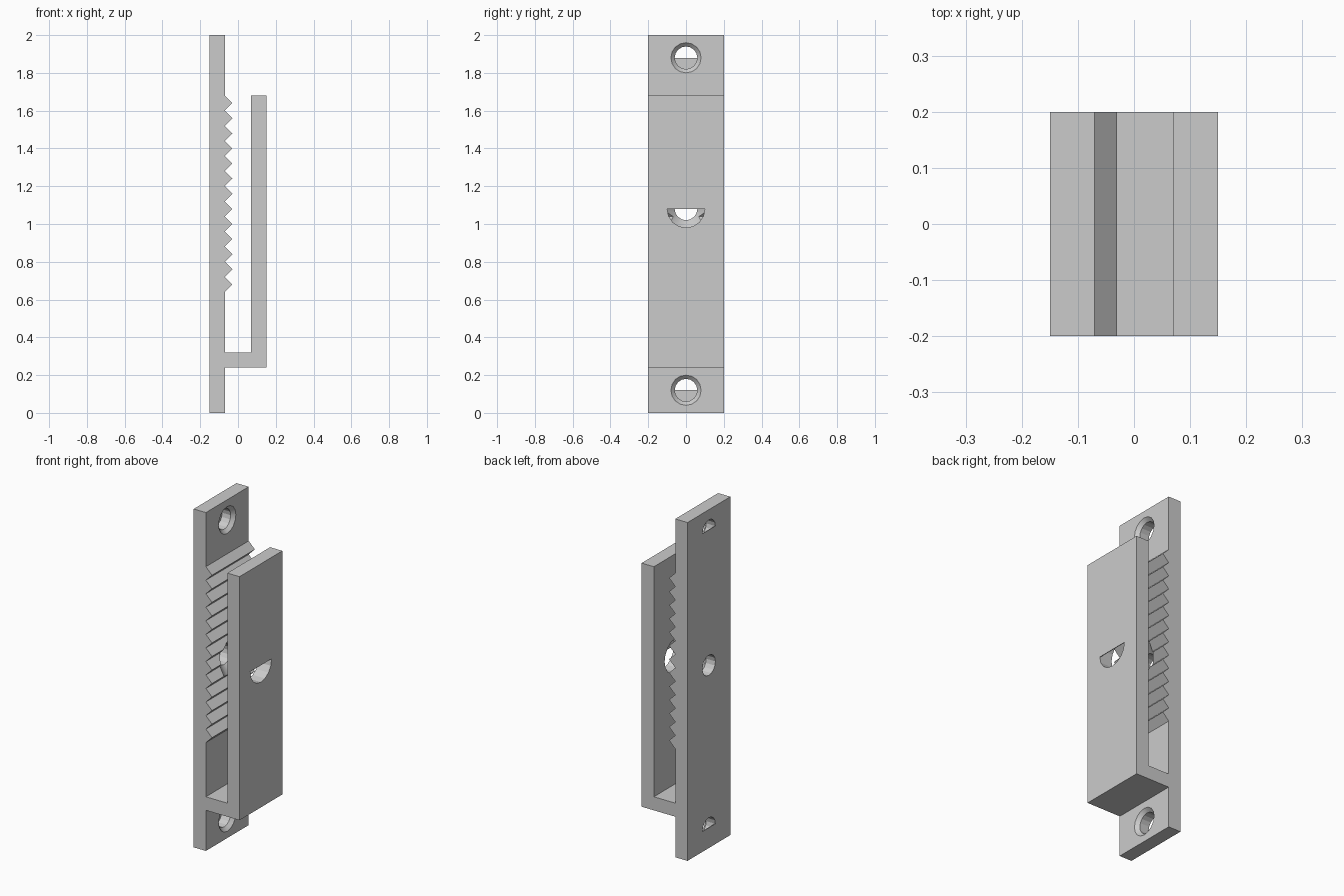
import bpy
import bmesh
import math

if "Cube" in bpy.data.objects:
    bpy.data.objects.remove(bpy.data.objects["Cube"])

HALF_WIDTH = 0.2
SIDES = 16

grey = bpy.data.materials.new("plain_grey")
grey.use_nodes = True
colour = (0.6, 0.6, 0.6, 1)
grey.diffuse_color = colour
grey.node_tree.nodes["Principled BSDF"].inputs["Base Color"].default_value = colour


def make_object(name, bm):
    bmesh.ops.recalc_face_normals(bm, faces=bm.faces)
    mesh = bpy.data.meshes.new(name)
    bm.to_mesh(mesh)
    bm.free()
    mesh.materials.append(grey)
    obj = bpy.data.objects.new(name, mesh)
    bpy.context.collection.objects.link(obj)
    return obj


def extrude_profile(name, outline):
    """Extrude an x-z outline across the full width."""
    bm = bmesh.new()
    face = bm.faces.new([bm.verts.new((x, -HALF_WIDTH, z)) for x, z in outline])
    new = bmesh.ops.extrude_face_region(bm, geom=[face])["geom"]
    verts = [g for g in new if isinstance(g, bmesh.types.BMVert)]
    bmesh.ops.translate(bm, verts=verts, vec=(0, 2 * HALF_WIDTH, 0))
    return make_object(name, bm)


def cut(target, z, profile, start=0, sweep=1):
    """Cut a hole along x: (x, radius) rings, swept a whole or half turn."""
    bm = bmesh.new()
    count = int(SIDES * sweep) + (sweep < 1)
    rings = []
    for x, r in profile:
        angles = [start + 2 * math.pi * i / SIDES for i in range(count)]
        rings.append([bm.verts.new((x, r * math.cos(a), z + r * math.sin(a)))
                      for a in angles])
    for a, b in zip(rings, rings[1:]):
        for i in range(count):
            j = (i + 1) % count
            bm.faces.new((a[i], a[j], b[j], b[i]))
    bm.faces.new(rings[0])
    bm.faces.new(rings[-1])
    cutter = make_object("hole_cutter", bm)
    cutter.hide_render = True
    mod = target.modifiers.new("hole", "BOOLEAN")
    mod.operation = "DIFFERENCE"
    mod.solver = "EXACT"
    mod.object = cutter
    bpy.context.view_layer.objects.active = target
    bpy.ops.object.modifier_apply(modifier=mod.name)
    bpy.data.objects.remove(cutter)


# Toothed rail, bridge and front plate as one continuous profile
outline = [(-0.15, 0), (-0.07, 0), (-0.07, 0.24), (0.15, 0.24), (0.15, 1.68),
           (0.07, 1.68), (0.07, 0.32), (-0.07, 0.32)]
teeth, pitch, first = 13, 0.08, 0.64
for i in range(teeth):
    z = first + i * pitch
    outline += [(-0.07, z), (-0.03, z + pitch / 2)]
outline += [(-0.07, first + teeth * pitch), (-0.15 + 0.08, 2), (-0.15, 2)]
bracket = extrude_profile("toothed_bracket", outline)

# Countersunk end holes, lower half closed by a thin web at the back
for z in (0.12, 1.88):
    cut(bracket, z, [(-0.146, 0.06), (-0.09, 0.06), (-0.07, 0.08), (-0.03, 0.08)])
    cut(bracket, z, [(-0.2, 0.06), (-0.1, 0.06)], 0, 0.5)

# Middle hole, countersunk through the teeth
cut(bracket, 1.08, [(-0.2, 0.06), (-0.09, 0.06), (-0.03, 0.12), (0, 0.12)])

# Access hole in the front plate, upper half closed by a thin web
cut(bracket, 1.08, [(0.02, 0.1), (0.146, 0.1)])
cut(bracket, 1.08, [(0.1, 0.1), (0.2, 0.1)], math.pi, 0.5)

# Smooth the hole walls while keeping the edges crisp
bpy.ops.object.select_all(action="DESELECT")
bracket.select_set(True)
bpy.context.view_layer.objects.active = bracket
bpy.ops.object.shade_smooth_by_angle(angle=math.radians(20))
